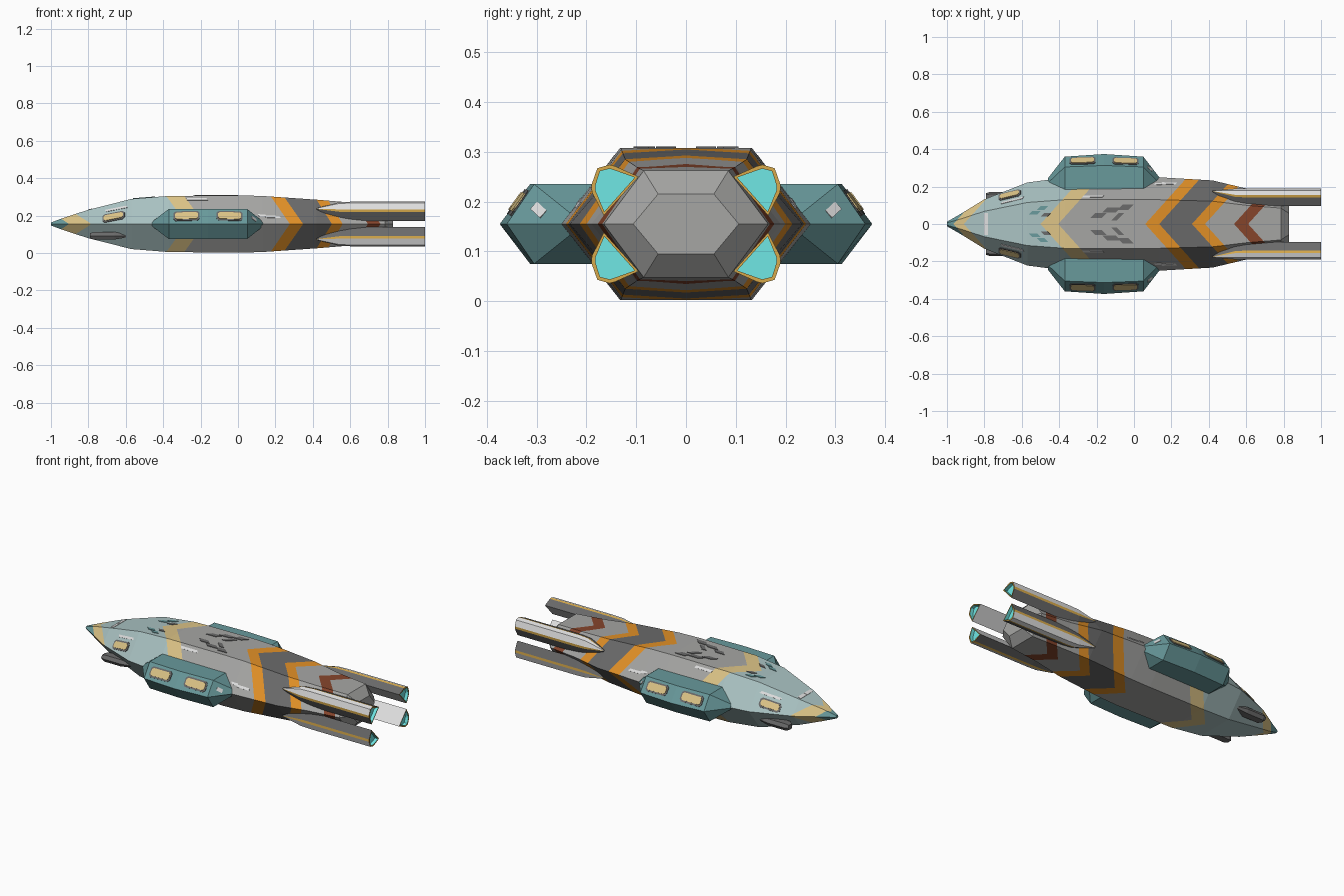
import bpy, bmesh
from mathutils import Vector
from mathutils.bvhtree import BVHTree

if "Cube" in bpy.data.objects:
    bpy.data.objects.remove(bpy.data.objects["Cube"])

MID = 0.155          # height of the ship's symmetry plane; all parts are local to it
COLORS = {
    "hull_grey": (.38, .38, .37), "dark_grey": (.145, .145, .145), "white": (.74, .74, .74),
    "teal": (.14, .32, .33), "pale_teal": (.40, .54, .54), "cream": (.72, .55, .24),
    "orange": (.76, .28, .02), "gold": (.68, .40, .07), "rust": (.24, .06, .025),
    "cyan_glow": (.16, .80, .78)}
MATS = {}
for n, c in COLORS.items():
    MATS[n] = bpy.data.materials.new(n)
    MATS[n].diffuse_color = (*c, 1)
NAMES = list(COLORS)
ID = {n: i for i, n in enumerate(NAMES)}


def finish(name, bm, axes=(False, True, False)):
    """Turn a bmesh into a mirrored, flat-shaded object."""
    me = bpy.data.meshes.new(name)
    bm.to_mesh(me)
    for n in NAMES:
        me.materials.append(MATS[n])
    ob = bpy.data.objects.new(name, me)
    bpy.context.collection.objects.link(ob)
    ob.location.z = MID
    m = ob.modifiers.new("mirror", "MIRROR")
    m.use_axis = axes
    m.merge_threshold = 0.0005
    return ob


def loft(sections, closed=True, mats=None):
    """Skin a list of equal-length sections; mats colours each edge strip."""
    bm = bmesh.new()
    rows = [[bm.verts.new(p) for p in s] for s in sections]
    n = len(rows[0])
    for a, b in zip(rows, rows[1:]):
        for i in range(n if closed else n - 1):
            j = (i + 1) % n
            f = bm.faces.new((a[i], a[j], b[j], b[i]))
            if mats:
                f.material_index = ID[mats[i]]
    bm.faces.new(rows[0])
    end = bm.faces.new(rows[-1])
    bmesh.ops.recalc_face_normals(bm, faces=bm.faces[:])
    bm.normal_update()
    return bm, end


# ---- Hull: half hexagon lofted along x, cut by chevrons
# (x, half width at mid, half width of flat top, half height)
HULL = [(-1, .012, .006, .008), (-.93, .052, .026, .034), (-.8, .132, .068, .076),
        (-.57, .222, .115, .134), (-.37, .248, .13, .150), (0, .252, .132, .153),
        (.13, .25, .13, .150), (.42, .233, .122, .130), (.6, .19, .10, .115),
        (.785, .165, .085, .107), (.83, .106, .056, .06)]
hull, _ = loft([[(x, 0, h), (x, t, h), (x, m, 0), (x, t, -h), (x, 0, -h)]
                for x, m, t, h in HULL], closed=False)
SLOPE = .9
BANDS = [(-.965, "teal"), (-.91, "cream"), (-.5, "pale_teal"), (-.405, "cream"),
         (.06, "hull_grey"), (.135, "orange"), (.31, "dark_grey"), (.38, "orange"),
         (.535, "hull_grey"), (.61, "rust"), (9, "hull_grey")]
for c, _n in BANDS[:-1]:
    bmesh.ops.bisect_plane(hull, geom=hull.verts[:] + hull.edges[:] + hull.faces[:],
                           plane_co=(c, 0, 0), plane_no=Vector((1, -SLOPE, 0)).normalized())
for f in hull.faces:
    p = f.calc_center_median()
    f.material_index = ID[next(n for c, n in BANDS if p.x - SLOPE * p.y < c)]
hull.normal_update()
finish("hull", hull)
hull_tree = BVHTree.FromBMesh(hull)

# ---- Side pods
POD = [(-.46, .245, .22, .012), (-.37, .360, .305, .080), (-.16, .374, .313, .080),
       (.05, .360, .305, .080), (.135, .25, .22, .012)]
pod, _ = loft([[(x, .12, h), (x, t, h), (x, m, 0), (x, t, -h), (x, .12, -h)]
               for x, m, t, h in POD])
for f in pod.faces:
    f.material_index = ID["teal"]
finish("side_pod", pod)
pod_tree = BVHTree.FromBMesh(pod)

# ---- Four engine shells: kite section with gold ridges and glowing recessed end
KITE = [(.095, .095), (.142, .116), (.154, .119), (.178, .112), (.190, .078),
        (.189, .064), (.165, .017)]
KITE_MATS = ["dark_grey", "gold", "white", "white", "gold", "dark_grey", "white"]
CY, CZ = .178, .082


def kite(x, s):
    return [(x, CY + (y - CY) * s, CZ + (z - CZ) * s) for y, z in KITE]


engine, end = loft([kite(.42, .08), kite(.54, .92), kite(.6, 1), kite(1, 1)], mats=KITE_MATS)
end.material_index = ID["cyan_glow"]
rim = bmesh.ops.inset_region(engine, faces=[end], thickness=.008)
for f in rim["faces"]:
    f.material_index = ID["gold"]
walls = bmesh.ops.extrude_discrete_faces(engine, faces=[end])["faces"]
bmesh.ops.translate(engine, verts=walls[0].verts[:], vec=(-.02, 0, 0))
finish("engine_shell", engine, (False, True, True))

# ---- Low guns on the nose flanks
gun, _ = loft([[(x, .148 + a * s, -.063 + b * s) for a, b in
                ((-.03, .02), (.012, .02), (.024, 0), (.012, -.02), (-.03, -.02))]
               for x, s in ((-.79, .7), (-.77, 1), (-.66, 1), (-.59, .4))])
for f in gun.faces:
    f.material_index = ID["dark_grey"]
finish("nose_gun", gun)


def decal(name, tree, at, w, h, mat, thick=.004, skew=0, cut=0.0, top=False):
    """Thin plate laid on a surface found by ray; at = (x, y) from above or (x, z) from the side."""
    if top:
        start, ray = Vector((at[0], at[1], 1)), Vector((0, 0, -1))
    else:
        start, ray = Vector((at[0], 1, at[1] - MID)), Vector((0, -1, 0))
    loc, nor, _i, _d = tree.ray_cast(start, ray)
    if loc is None:
        return
    if nor.dot(ray) > 0:
        nor = -nor
    u = (Vector((1, 0, 0)) - nor * nor.x).normalized()
    v = nor.cross(u)
    a, b = w / 2, h / 2
    pts = [(-a, -b), (a, -b), (a, b), (-a, b)]
    if cut:
        pts = [(-a + cut, -b), (a - cut, -b), (a, -b + cut), (a, b - cut),
               (a - cut, b), (-a + cut, b), (-a, b - cut), (-a, -b + cut)]
    bm, _e = loft([[loc + u * (p + skew * q) + v * q + nor * k for p, q in pts]
                   for k in (-.004, thick)])
    for f in bm.faces:
        f.material_index = ID[mat]
    finish(name, bm)


# ---- Windows: dark frame with a cream pane
for tree, x, z, w, h in ((pod_tree, -.275, .197, .14, .062), (pod_tree, -.045, .197, .14, .062),
                         (hull_tree, -.665, .193, .125, .055)):
    decal("window_frame", tree, (x, z), w, h, "dark_grey", .003, cut=.012)
    decal("window_pane", tree, (x, z), w - .018, h - .018, "cream", .006, cut=.009)

# ---- White dash markings on the flanks, pod ends and nose
for x, z, w in ((-.22, .287, .11), (.185, .193, .08), (-.65, .236, .12), (.13, .2, .04)):
    decal("white_dash", hull_tree, (x, z), w, .014, "white", .002, skew=.6)
decal("pod_tail_mark", pod_tree, (.085, .183), .035, .02, "white", .002)
decal("nose_stripe", hull_tree, (-.79, .03), .022, .058, "white", .002, top=True)

# ---- Slanted vents on the top deck
for x, y, w, h, mat in ((-.19, .045, .06, .026, "dark_grey"), (-.12, .075, .07, .026, "dark_grey"),
                        (-.045, .09, .06, .03, "dark_grey"), (-.085, .04, .03, .04, "dark_grey"),
                        (-.53, .06, .045, .02, "teal"), (-.49, .085, .04, .02, "teal"),
                        (-.47, .05, .035, .02, "dark_grey")):
    decal("deck_vent", hull_tree, (x, y), w, h, mat, .003, skew=1.0, top=True)

for m in bpy.data.materials:
    if m.users and not m.is_grease_pencil:
        m.use_nodes = True
        m.node_tree.nodes["Principled BSDF"].inputs["Base Color"].default_value = m.diffuse_color
